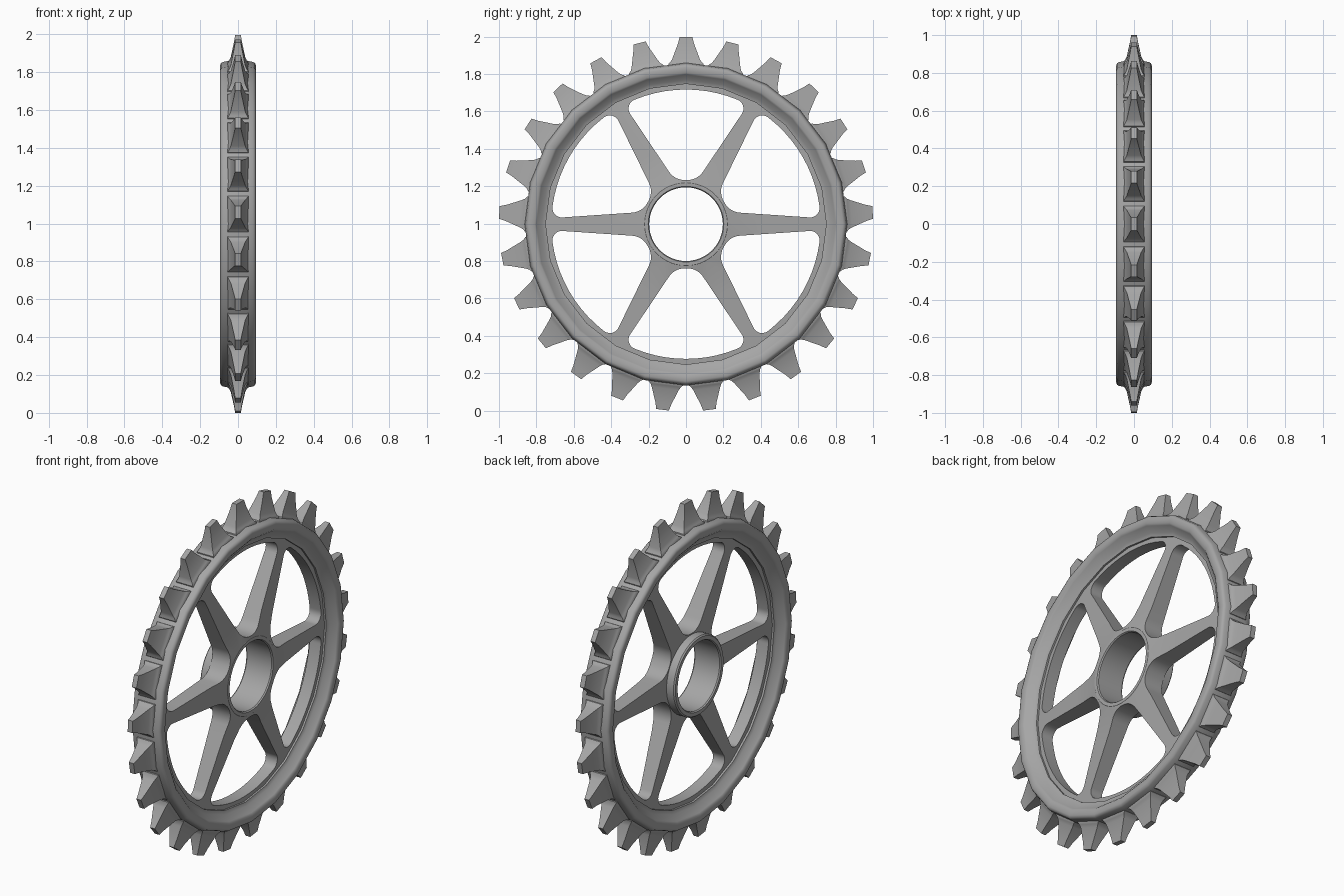
import bpy
import bmesh
from math import sin, cos, pi, radians, tan
from mathutils import Matrix, Vector

CENTRE = Vector((0, 0, 0.997))
TEETH, SPOKES = 25, 6

if "Cube" in bpy.data.objects:
    bpy.data.objects.remove(bpy.data.objects["Cube"])

metal = bpy.data.materials.new("grey metal")
metal.use_nodes = True
GREY = (0.38, 0.38, 0.38, 1)
metal.diffuse_color = GREY
metal.node_tree.nodes["Principled BSDF"].inputs["Base Color"].default_value = GREY


def finish(bm, name, angle):
    bmesh.ops.remove_doubles(bm, verts=bm.verts, dist=0.0001)
    bmesh.ops.recalc_face_normals(bm, faces=bm.faces)
    mesh = bpy.data.meshes.new(name)
    bm.to_mesh(mesh)
    bm.free()
    obj = bpy.data.objects.new(name, mesh)
    obj.location = CENTRE
    bpy.context.collection.objects.link(obj)
    mesh.materials.append(metal)
    bpy.ops.object.select_all(action="DESELECT")
    obj.select_set(True)
    bpy.context.view_layer.objects.active = obj
    bpy.ops.object.shade_smooth_by_angle(angle=radians(angle))


def bridge(bm, a, b):
    for i in range(len(a)):
        j = (i + 1) % len(a)
        bm.faces.new((a[i], a[j], b[j], b[i]))


def on_circle(r, degrees):
    return Vector((r * cos(radians(degrees)), r * sin(radians(degrees))))


def lathe(name, profile, segments, angle):
    """Turn a closed (radius, x) profile about the axle."""
    bm = bmesh.new()
    rings = [[bm.verts.new((x, r * sin(t), r * cos(t))) for r, x in profile]
             for t in [2 * pi * k / segments for k in range(segments)]]
    for k in range(segments):
        bridge(bm, rings[k], rings[(k + 1) % segments])
    finish(bm, name, angle)


def fillet(prev, corner, nxt, radius, steps=6):
    """Round one corner of a 2D outline."""
    a, b = (prev - corner).normalized(), (nxt - corner).normalized()
    half = a.angle(b) / 2
    cut = radius / tan(half)
    centre = corner + (a + b).normalized() * radius / sin(half)
    start, end = corner + a * cut - centre, corner + b * cut - centre
    return [centre + start.lerp(end, i / steps).normalized() * radius
            for i in range(steps + 1)]


# Rim: shouldered ring with a stepped inner lip
side = [(0.75, 0.047), (0.772, 0.053), (0.80, 0.086), (0.81, 0.094),
        (0.84, 0.094), (0.851, 0.09), (0.857, 0.08), (0.863, 0.05)]
lathe("rim", side + [(r, -x) for r, x in reversed(side)], 24, 60)

# Hub: bored sleeve, flush on one side and a raised collar on the other
lathe("hub", [(0.197, 0.08), (0.202, 0.087), (0.222, 0.087), (0.23, 0.08),
              (0.23, -0.08), (0.223, -0.087), (0.202, -0.087), (0.197, -0.08)], 48, 35)

# Half of one window outline, from the hub side round to the rim side
low, high = Vector((0.249, 0.069)), Vector((0.623, 0.321))
inner, outer = Vector((0.236, 0.061)), high + (high - low) * 0.045
arc = [on_circle(0.72, 22 - 4.4 * i) for i in range(6)]
hub_curve = fillet(Vector((0.236, 0)), inner, high, 0.1)
rim_curve = fillet(low, outer, arc[0], 0.05) + arc
spoke_edge = [hub_curve[-1].lerp(rim_curve[0], i / 6) for i in range(1, 6)]
window = [Vector((0.236, 0))] + hub_curve + spoke_edge + rim_curve

# Matching line through the hub, the spoke's middle and the rim
axis = on_circle(1, 30)
n_hub, n_rim = len(hub_curve), len(rim_curve) - 1
middle = [on_circle(0.215, 30 * i / n_hub) for i in range(n_hub + 1)]
middle += [axis * p.dot(axis) for p in spoke_edge]
middle += [on_circle(0.77, 30 - 30 * i / n_rim) for i in range(n_rim + 1)]


def face_height(r):
    """Outer face of the web: steep by the hub, gentle along the spokes."""
    if r < 0.33:
        return 0.087 - 0.021 * max(r - 0.222, 0) / 0.108
    return 0.066 - 0.031 * (r - 0.33) / 0.435


# Spokes: mirrored half sectors, repeated round the axle
bm = bmesh.new()
for k in range(SPOKES):
    turn = Matrix.Rotation(2 * pi * k / SPOKES, 3, "X")
    for sign in (1, -1):
        strips = []
        for points in (window, middle):
            for front in (True, False):
                strips.append([bm.verts.new(turn @ Vector((
                    face_height(p.length) if front else -0.035, sign * p.y, p.x)))
                    for p in points])
        edge_front, edge_back, mid_front, mid_back = strips
        for a, b in ((mid_front, edge_front), (edge_front, edge_back),
                     (edge_back, mid_back)):
            for i in range(len(a) - 1):
                bm.faces.new((a[i], a[i + 1], b[i + 1], b[i]))
finish(bm, "spokes", 32)

# Teeth: flared blocks, as (radius, half width along rim, half thickness)
levels = [(0.83, 0.098, 0.056), (0.857, 0.094, 0.054), (0.868, 0.082, 0.046),
          (0.885, 0.073, 0.038), (0.965, 0.043, 0.021), (1.0, 0.034, 0.015)]
bm = bmesh.new()
for k in range(TEETH):
    turn = Matrix.Rotation(2 * pi * k / TEETH, 3, "X")
    rings = [[bm.verts.new(turn @ Vector((sx * t, sy * w, r)))
              for sx, sy in ((1, 1), (-1, 1), (-1, -1), (1, -1))]
             for r, w, t in levels]
    for lower, upper in zip(rings, rings[1:]):
        bridge(bm, lower, upper)
    bm.faces.new(rings[0])
    bm.faces.new(rings[-1])
finish(bm, "teeth", 35)
